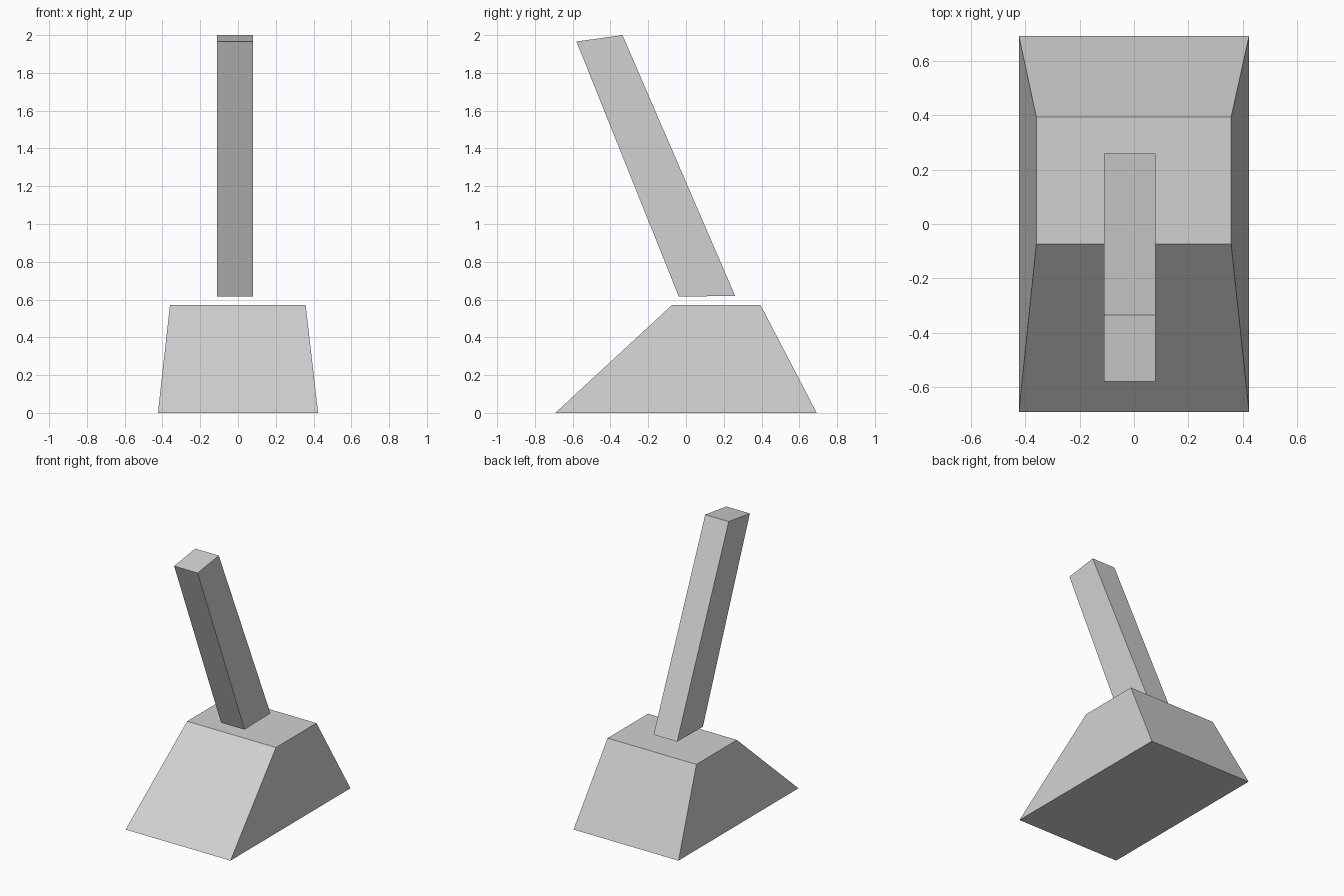
import bpy
import bmesh

cube = bpy.data.objects.get("Cube")
if cube:
    bpy.data.objects.remove(cube, do_unlink=True)

# Single light grey material
grey = bpy.data.materials.new("light grey")
grey.use_nodes = True
colour = (0.64, 0.64, 0.64, 1)
grey.diffuse_color = colour
grey.node_tree.nodes["Principled BSDF"].inputs["Base Color"].default_value = colour


def loft(name, lower, upper):
    """Flat-faced solid between two rings of four corners."""
    bm = bmesh.new()
    rings = [[bm.verts.new(p) for p in ring] for ring in (lower, upper)]
    low, up = rings
    bm.faces.new(low[::-1])
    bm.faces.new(up)
    for i in range(4):
        j = (i + 1) % 4
        bm.faces.new((low[i], low[j], up[j], up[i]))
    bmesh.ops.recalc_face_normals(bm, faces=bm.faces)
    mesh = bpy.data.meshes.new(name)
    bm.to_mesh(mesh)
    bm.free()
    mesh.materials.append(grey)
    obj = bpy.data.objects.new(name, mesh)
    bpy.context.collection.objects.link(obj)
    return obj


def ring(x0, x1, front, back):
    """Four corners from an x range and the (y, z) of the front and back edges."""
    return [(x0, *front), (x1, *front), (x1, *back), (x0, *back)]


# Tapered base with a long front slope
loft("base",
     ring(-0.424, 0.424, (-0.692, 0), (0.692, 0)),
     ring(-0.36, 0.358, (-0.073, 0.572), (0.394, 0.572)))

# Forward-leaning lever, floating just above the base
loft("lever",
     ring(-0.11, 0.08, (-0.038, 0.615), (0.26, 0.62)),
     ring(-0.11, 0.08, (-0.58, 1.966), (-0.336, 2.0)))
